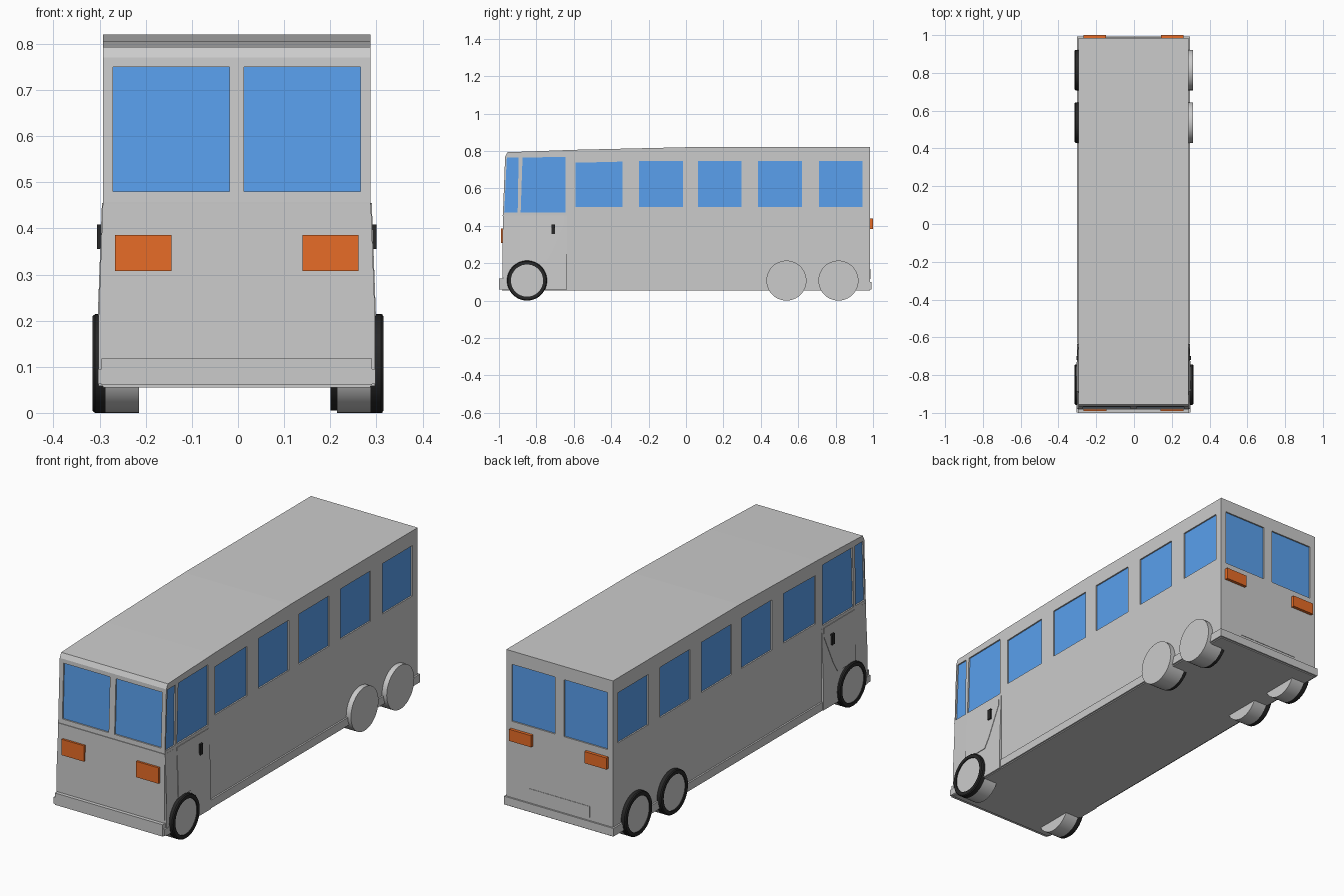
import bpy, bmesh, math

if "Cube" in bpy.data.objects:
    bpy.data.objects.remove(bpy.data.objects["Cube"])

C = -0.0025          # body centre line
W = 0.29             # body half width


def material(name, col):
    m = bpy.data.materials.new(name)
    m.diffuse_color = (*col, 1)
    m.use_nodes = True
    m.node_tree.nodes["Principled BSDF"].inputs["Base Color"].default_value = m.diffuse_color
    return m


GLASS = material("glass_blue", (0.1, 0.35, 0.85))
ORANGE = material("lamp_orange", (0.8, 0.15, 0.02))
BLACK = material("rubber_black", (0.02, 0.02, 0.02))


def add_prism(bm, pts, x0, x1, s=1, flare=lambda z: 0):
    """Extrude a (y, z) outline along x; flare pushes the outer side out by height."""
    a = [bm.verts.new((C + s * x0, y, z)) for y, z in pts]
    b = [bm.verts.new((C + s * (x1 + flare(z)), y, z)) for y, z in pts]
    bm.faces.new(a)
    bm.faces.new(b[::-1])
    n = len(pts)
    for i in range(n):
        j = (i + 1) % n
        bm.faces.new((a[i], b[i], b[j], a[j]))


def finish(name, bm, mat=None):
    bmesh.ops.recalc_face_normals(bm, faces=bm.faces)
    me = bpy.data.meshes.new(name)
    bm.to_mesh(me)
    bm.free()
    ob = bpy.data.objects.new(name, me)
    bpy.context.collection.objects.link(ob)
    if mat:
        me.materials.append(mat)
    return ob


def prism(name, pts, x0, x1, s=1, mat=None, **kw):
    bm = bmesh.new()
    add_prism(bm, pts, x0, x1, s, **kw)
    return finish(name, bm, mat)


def rect(y0, y1, z0, z1):
    return [(y0, z0), (y1, z0), (y1, z1), (y0, z1)]


# body shell from its side profile
body = prism("body", [(-0.983, 0.055), (-0.979, 0.455), (-0.967, 0.77), (-0.955, 0.793),
                      (-0.6, 0.806), (0.0, 0.82), (0.985, 0.82), (0.985, 0.055)], -W, W)

# window recesses and glass
cut = bmesh.new()
side_windows = [[(-0.972, 0.47), (-0.90, 0.47), (-0.895, 0.765), (-0.958, 0.765)],
                [(-0.884, 0.47), (-0.643, 0.47), (-0.643, 0.768), (-0.874, 0.765)],
                [(-0.59, 0.50), (-0.34, 0.50), (-0.34, 0.743), (-0.59, 0.737)]]
side_windows += [rect(y, y + 0.235, 0.50, 0.747) for y in (-0.25, 0.063, 0.385, 0.71)]


def windscreen(d0, d1):
    return [(-0.978 + d0, 0.48), (-0.978 + d1, 0.48), (-0.968 + d1, 0.75), (-0.968 + d0, 0.75)]


for s, side in ((1, "right"), (-1, "left")):
    for i, pts in enumerate(side_windows):
        add_prism(cut, pts, W - 0.009, W + 0.02, s)
        prism(f"side_window_{side}_{i + 1}", pts, W - 0.02, W - 0.007, s, GLASS)
    add_prism(cut, windscreen(-0.03, 0.01), 0.016, 0.268, s)
    prism(f"windscreen_{side}", windscreen(0.007, 0.014), 0.016, 0.268, s, GLASS)
    add_prism(cut, rect(0.975, 1.02, 0.475, 0.755), 0.025, 0.26, s)
    prism(f"rear_window_{side}", rect(0.965, 0.978, 0.475, 0.755), 0.025, 0.26, s, GLASS)

cutter = finish("window_cutter", cut)
cutter.hide_render = True
mod = body.modifiers.new("windows", 'BOOLEAN')
mod.operation = 'DIFFERENCE'
mod.solver = 'EXACT'
mod.object = cutter
bpy.context.view_layer.objects.active = body
bpy.ops.object.modifier_apply(modifier=mod.name)
bpy.data.objects.remove(cutter)


def bulge(z):
    return min(0.009, max(0, (0.455 - z) * 0.037))


for s, side in ((1, "right"), (-1, "left")):
    # flared lower cab side, door and handle
    prism(f"cab_side_{side}", [(-0.98, 0.058), (-0.635, 0.058), (-0.635, 0.21), (-0.635, 0.455),
                               (-0.977, 0.455), (-0.979, 0.21)], 0.27, W + 0.0005, s, flare=bulge)
    prism(f"door_{side}", [(-0.888, 0.21), (-0.745, 0.21), (-0.715, 0.26), (-0.65, 0.41),
                           (-0.65, 0.455), (-0.888, 0.455)], 0.27, W + 0.0025, s, flare=bulge)
    prism(f"door_handle_{side}", rect(-0.72, -0.70, 0.355, 0.408), 0.28, 0.303, s, BLACK)
    # skirt rail
    prism(f"skirt_{side}", rect(-0.632, 0.985, 0.06, 0.10), 0.27, 0.298, s)
    # lamps
    prism(f"front_lamp_{side}", rect(-0.99, -0.97, 0.308, 0.386), 0.142, 0.264, s, ORANGE)
    prism(f"rear_lamp_{side}", rect(0.975, 1.0, 0.383, 0.44), 0.145, 0.265, s, ORANGE)

# bumpers, windscreen sill and rear panel
prism("front_bumper", rect(-1.0, -0.95, 0.06, 0.118), -0.293, 0.293)
for s, side in ((1, "right"), (-1, "left")):
    prism(f"bumper_end_{side}", rect(-0.998, -0.955, 0.063, 0.095), 0.27, 0.301, s)
prism("rear_bumper", rect(0.97, 0.993, 0.06, 0.10), -0.298, 0.298)
prism("windscreen_sill", rect(-0.982, -0.96, 0.452, 0.457), -W, W)
prism("rear_plate_panel", rect(0.98, 0.987, 0.115, 0.17), -0.165, 0.165)


# wheels turned from a (radius, x) section
def lathe(name, section, y, s, mat=None, n=48):
    bm = bmesh.new()
    rings = []
    for k in range(n):
        a = 2 * math.pi * k / n
        rings.append([bm.verts.new((s * x, y + r * math.cos(a), 0.107 + r * math.sin(a)))
                      for r, x in section])
    m = len(section)
    closed = section[0][0] > 0 and name.startswith("tyre")
    for k in range(n):
        p, q = rings[k], rings[(k + 1) % n]
        for i in range(m if closed else m - 1):
            j = (i + 1) % m
            bm.faces.new((p[i], p[j], q[j], q[i]))
    if not closed:
        bm.faces.new([r[0] for r in rings])
        bm.faces.new([r[-1] for r in rings])
    ob = finish(name, bm, mat)
    bpy.ops.object.select_all(action='DESELECT')
    ob.select_set(True)
    bpy.context.view_layer.objects.active = ob
    bpy.ops.object.shade_smooth_by_angle(angle=math.radians(30))


R = 0.107
for s, side in ((1, "right"), (-1, "left")):
    for i, y in enumerate((-0.85, 0.537, 0.815)):
        tag = f"{side}_{i + 1}"
        if s == 1 and i:      # covered rear wheels on the right
            lathe(f"tyre_{tag}", [(0.085, 0.2), (R - 0.005, 0.2), (R - 0.005, 0.286), (0.085, 0.286)], y, s, BLACK)
            lathe(f"wheel_cover_{tag}", [(R, 0.22), (R, 0.313)], y, s)
        else:
            lathe(f"wheel_drum_{tag}", [(R, 0.215), (R, 0.287)], y, s)
            lathe(f"tyre_{tag}", [(0.086, 0.287), (R, 0.287), (R, 0.31), (R - 0.004, 0.315), (0.086, 0.315)], y, s, BLACK)
            lathe(f"hub_{tag}", [(0.0865, 0.28), (0.0865, 0.31)], y, s)
